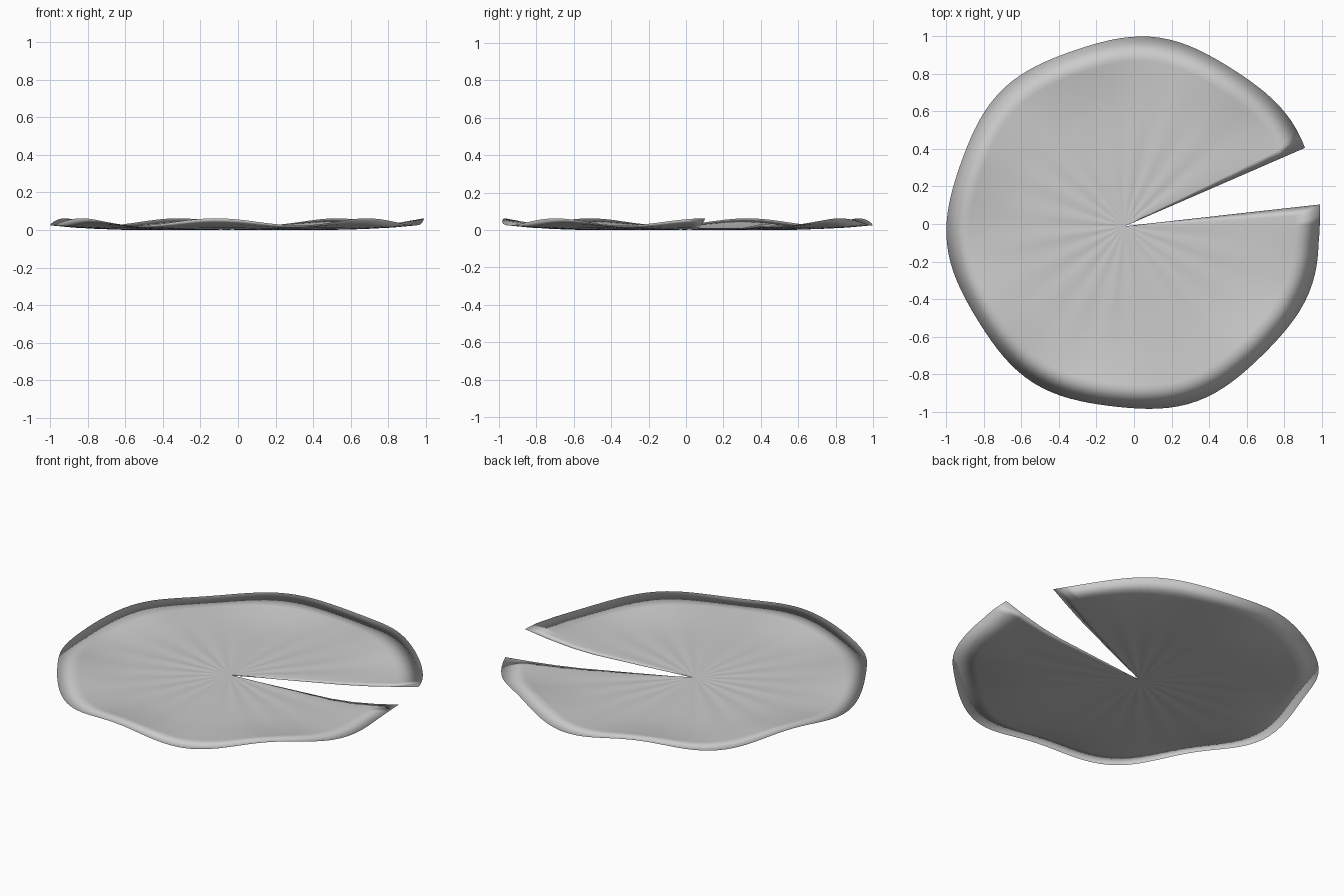
import bpy, bmesh, math, random

if "Cube" in bpy.data.objects:
    bpy.data.objects.remove(bpy.data.objects["Cube"])

random.seed(4)
APEX = (-0.05, -0.012)                 # where the notch closes and the veins meet
START, END, RAYS = 24.0, 366.0, 112    # rim sweep in degrees, leaving the notch open
RINGS = [0.06, 0.15, 0.3, 0.45, 0.6, 0.73, 0.87, 1.0]
HALF = 0.003                           # half thickness of the leaf


def rim(deg):
    """Wavy rim: radius and height, seven waves per turn."""
    wave = math.cos(math.radians(7 * (deg - 6)))
    radius = 0.988 - 0.012 * wave + 0.018 * max(0, 1 - (END - deg) / 12)
    return radius, 0.046 + 0.019 * wave


def point(deg, t, vein):
    """Mid-surface point at fraction t along the ray from the notch apex."""
    radius, height = rim(deg)
    a = math.radians(deg)
    x = APEX[0] + (radius * math.cos(a) - APEX[0]) * t
    y = APEX[1] + (radius * math.sin(a) - APEX[1]) * t
    lift = max(0, (t - 0.6) / 0.4) ** 1.6
    z = 0.008 + (height - 0.008) * lift + vein * min(1, t / 0.3) * (1 - t)
    return x, y, z


bm = bmesh.new()
hub = {s: bm.verts.new((*APEX, 0.008 + s * HALF)) for s in (1, -1)}
top, under = [], []
for i in range(RAYS + 1):
    deg = START + (END - START) * i / RAYS
    # radial veins: shallow folds of slightly uneven depth
    vein = 0.0035 * math.cos(math.radians(deg * 21)) * random.uniform(0.5, 1)
    cols = ([], [])
    for t in RINGS:
        x, y, z = point(deg, t, vein)
        if t == 1.0 or i in (0, RAYS):          # the two skins meet on all edges
            v = bm.verts.new((x, y, z))
            cols[0].append(v)
            cols[1].append(v)
        else:
            cols[0].append(bm.verts.new((x, y, z + HALF)))
            cols[1].append(bm.verts.new((x, y, z - HALF)))
    top.append(cols[0])
    under.append(cols[1])

# upper and lower skins
for s, grid in ((1, top), (-1, under)):
    for a, b in zip(grid, grid[1:]):
        quads = [(hub[s], a[0], b[0])]
        quads += [(a[k], a[k + 1], b[k + 1], b[k]) for k in range(len(RINGS) - 1)]
        for q in quads:
            bm.faces.new(q if s > 0 else q[::-1])
# close the small gap at the notch apex
for col in (top[0], top[-1]):
    f = (hub[1], hub[-1], col[0])
    bm.faces.new(f if col is top[0] else f[::-1])

# rest the leaf on the ground
low = min(v.co.z for v in bm.verts)
for v in bm.verts:
    v.co.z -= low
bmesh.ops.recalc_face_normals(bm, faces=bm.faces)
for f in bm.faces:
    f.smooth = True

mesh = bpy.data.meshes.new("lily_pad")
bm.to_mesh(mesh)
bm.free()
leaf = bpy.data.objects.new("lily_pad", mesh)
bpy.context.collection.objects.link(leaf)

mat = bpy.data.materials.new("leaf grey")
mat.diffuse_color = (0.6, 0.6, 0.6, 1)
mat.use_nodes = True
mat.node_tree.nodes["Principled BSDF"].inputs["Base Color"].default_value = mat.diffuse_color
mesh.materials.append(mat)
